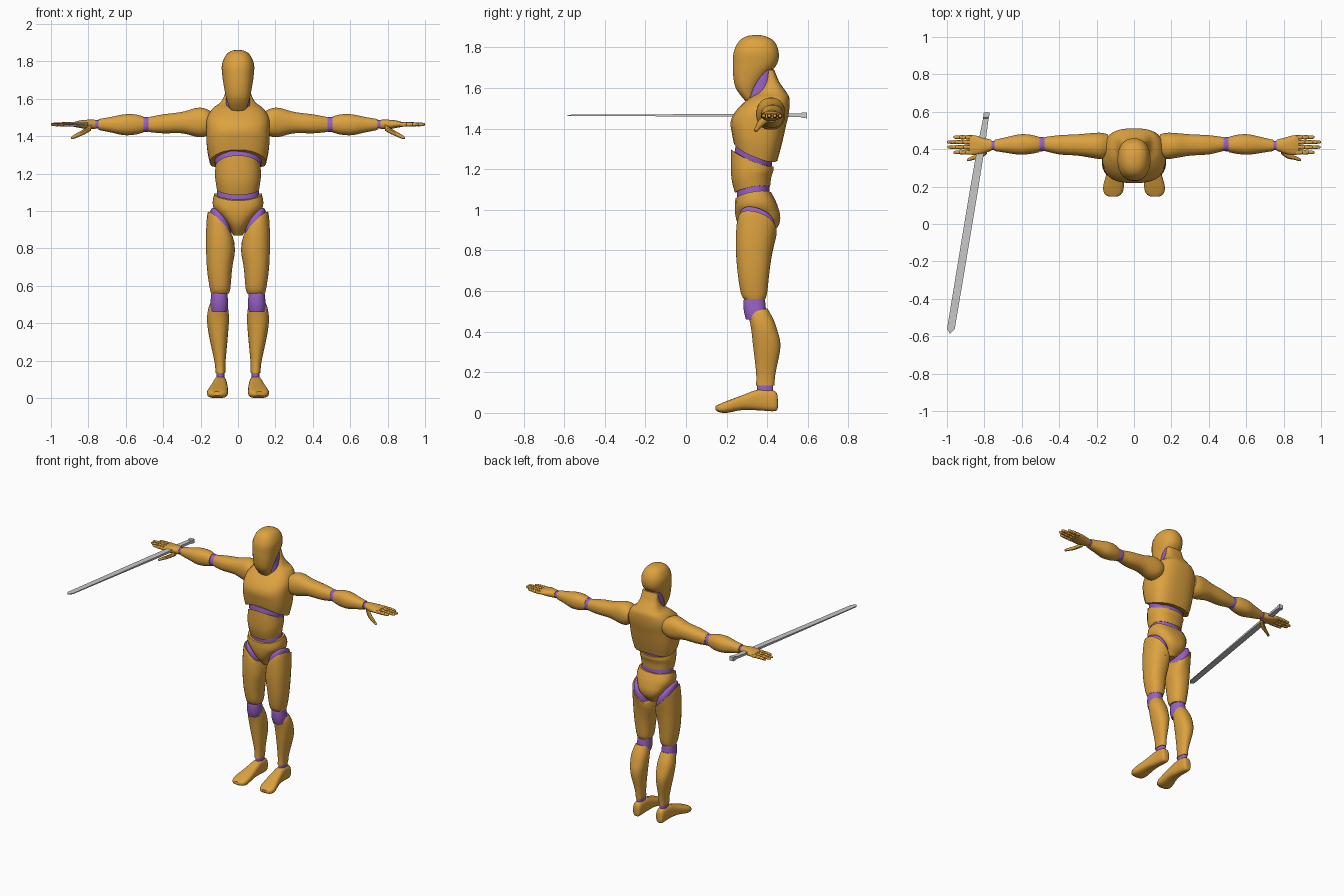
import bpy
import bmesh
from math import cos, sin, pi, radians
from mathutils import Vector

default_cube = bpy.data.objects.get("Cube")
if default_cube:
    bpy.data.objects.remove(default_cube, do_unlink=True)


def make_material(name, red, green, blue):
    material = bpy.data.materials.new(name)
    material.use_nodes = True
    colour = (red, green, blue, 1)
    material.diffuse_color = colour
    material.node_tree.nodes["Principled BSDF"].inputs["Base Color"].default_value = colour
    return material


gold = make_material("golden shell", .72, .36, .05)
purple = make_material("purple joint", .31, .12, .56)
steel = make_material("grey steel", .58, .58, .58)


def clamp(value):
    return max(0, min(1, value))


def smooth_rings(rings, steps):
    """Catmull-Rom interpolation between the given sections."""
    rings = [Vector(ring) for ring in rings]
    result = []
    last = len(rings) - 1
    for i in range(last):
        before, a, b, after = rings[max(i - 1, 0)], rings[i], rings[i + 1], rings[min(i + 2, last)]
        for k in range(steps):
            t = k / steps
            tangent_a, tangent_b = (b - before) / 2, (after - a) / 2
            result.append(a + tangent_a * t + (3 * (b - a) - 2 * tangent_a - tangent_b) * t ** 2
                          + (2 * (a - b) + tangent_a + tangent_b) * t ** 3)
    return result + [rings[-1]]


def loft(name, material, axis, rings, sides=24, power=2.3, steps=4, warp=None, mirror=1):
    """Skin rounded sections, each (position on axis, low, high, low, high)."""
    bm = bmesh.new()
    loops = []
    for position, low_u, high_u, low_v, high_v in smooth_rings(rings, steps):
        loop = []
        for k in range(sides):
            angle = 2 * pi * (k + .5) / sides
            c, s = cos(angle), sin(angle)
            u = (low_u + high_u) / 2 + (high_u - low_u) / 2 * abs(c) ** (2 / power) * (1 if c > 0 else -1)
            v = (low_v + high_v) / 2 + (high_v - low_v) / 2 * abs(s) ** (2 / power) * (1 if s > 0 else -1)
            point = {"x": (position, u, v), "y": (u, position, v), "z": (u, v, position)}[axis]
            x, y, z = warp(*point) if warp else point
            loop.append(bm.verts.new((x * mirror, y, z)))
        loops.append(loop)
    for lower, upper in zip(loops, loops[1:]):
        for k in range(sides):
            j = (k + 1) % sides
            bm.faces.new((lower[k], lower[j], upper[j], upper[k]))
    bm.faces.new(loops[0])
    bm.faces.new(loops[-1])
    bmesh.ops.recalc_face_normals(bm, faces=bm.faces)
    mesh = bpy.data.meshes.new(name)
    bm.to_mesh(mesh)
    bm.free()
    mesh.materials.append(material)
    mesh.shade_smooth()
    mesh.set_sharp_from_angle(angle=radians(40))
    part = bpy.data.objects.new(name, mesh)
    bpy.context.collection.objects.link(part)
    return part


def body(name, material, rings, **options):
    """Symmetric part: sections are (height, half width, front, back)."""
    return loft(name, material, "z", [(z, -w, w, f, b) for z, w, f, b in rings], **options)


# Seams: the rib edge rises to the front, the waist edge dips to the front
def rib_seam(x, y, z, weight):
    return x, y, z + weight * (-.4 * (y - .33) - 1.2 * x * x)


def waist_seam(x, y, z, weight):
    return x, y, z + weight * (.17 * (y - .33) + 1.2 * x * x)


def chest_warp(x, y, z):
    return rib_seam(x, y, z, clamp((1.42 - z) / .13))


def abdomen_warp(x, y, z):
    x, y, upper = rib_seam(x, y, z, clamp((z - 1.18) / .07))
    return waist_seam(x, y, upper, clamp((1.18 - z) / .08))


def pelvis_warp(x, y, z):
    seat = .8 * clamp((y - .36) / .1) * clamp((1 - z) / .1)
    return waist_seam(x * (1 + seat), y, z, clamp((z - 1) / .07))


# Head and neck
body("head", gold, [(1.525, .022, .305, .325), (1.55, .045, .28, .335), (1.6, .062, .245, .355),
                    (1.66, .075, .232, .40), (1.72, .084, .23, .45), (1.78, .087, .235, .457),
                    (1.83, .068, .26, .435), (1.854, .04, .295, .395), (1.861, .012, .33, .365)])
body("neck", purple, [(1.49, .066, .29, .40), (1.6, .064, .31, .43), (1.7, .06, .34, .43)])

# Torso shells with the soft bands between them
body("chest", gold, [(1.29, .15, .235, .45), (1.36, .167, .225, .475), (1.44, .17, .22, .50),
                     (1.5, .165, .255, .51), (1.55, .135, .31, .51), (1.58, .095, .355, .495),
                     (1.63, .069, .385, .46), (1.69, .06, .40, .435)], power=2.7, warp=chest_warp)
body("rib_band", purple, [(1.22, .112, .235, .42), (1.33, .135, .25, .43)],
     warp=lambda x, y, z: rib_seam(x, y, z, 1))
body("abdomen", gold, [(1.1, .113, .24, .415), (1.15, .12, .225, .42), (1.2, .124, .22, .43),
                       (1.255, .12, .222, .432)], warp=abdomen_warp)
body("waist_band", purple, [(1.03, .118, .25, .415), (1.13, .108, .25, .41)],
     warp=lambda x, y, z: waist_seam(x, y, z, 1))
body("pelvis", gold, [(1.07, .128, .243, .42), (1.02, .135, .24, .45), (.97, .095, .243, .465),
                      (.92, .052, .26, .455), (.87, .022, .30, .41)], power=2.5, warp=pelvis_warp)


# The leg opening slants upwards to the outside and to the front
def leg_warp(x, y, z):
    weight = clamp((z - .72) / .2)
    return x, y, z + weight * ((x - .1) - .3 * (y - .34))


for side, s in (("left", 1), ("right", -1)):
    def limb(name, material, axis, rings, **options):
        return loft(side + "_" + name, material, axis, rings, mirror=s, **options)

    # Legs
    limb("hip", purple, "z", [(.86, .035, .155, .265, .435), (.94, .035, .15, .26, .44),
                              (.975, .045, .138, .275, .43), (.99, .07, .11, .31, .39)], warp=leg_warp)
    limb("thigh", gold, "z", [(.56, .048, .145, .285, .39), (.59, .04, .152, .27, .40),
                              (.68, .032, .165, .255, .41), (.8, .018, .172, .245, .425),
                              (.89, .018, .168, .248, .44), (.93, .026, .162, .255, .447)], warp=leg_warp)
    limb("knee", purple, "z", [(.46, .058, .145, .295, .40), (.5, .052, .148, .285, .395),
                               (.55, .056, .144, .283, .39), (.59, .06, .14, .295, .38)])
    limb("shin", gold, "z", [(.135, .068, .12, .345, .435), (.2, .066, .127, .345, .442),
                             (.33, .054, .155, .33, .466), (.42, .048, .166, .32, .445),
                             (.48, .053, .158, .31, .415), (.505, .06, .148, .312, .40)],
         warp=lambda x, y, z: (x, y, z + .25 * (y - .36) * clamp((z - .4) / .1)))
    limb("ankle", purple, "z", [(.09, .072, .116, .35, .43), (.15, .072, .116, .35, .43)])
    limb("foot", gold, "y", [(.452, .08, .11, .025, .07), (.438, .065, .123, .008, .108),
                             (.36, .06, .13, .012, .116), (.28, .055, .145, .014, .088),
                             (.2, .054, .165, 0, .058), (.162, .065, .158, .004, .042),
                             (.146, .09, .135, .014, .034)], power=2.8)

    # Arms
    limb("upper_arm", gold, "x", [(.14, .36, .48, 1.42, 1.53), (.175, .347, .488, 1.398, 1.548),
                                  (.22, .352, .487, 1.396, 1.552), (.3, .365, .48, 1.415, 1.53),
                                  (.4, .372, .475, 1.415, 1.517), (.478, .39, .465, 1.422, 1.502)])
    limb("elbow", purple, "x", [(.46, .395, .46, 1.428, 1.497), (.495, .388, .465, 1.422, 1.503),
                                (.53, .395, .46, 1.428, 1.497)])
    limb("forearm", gold, "x", [(.505, .384, .465, 1.42, 1.505), (.55, .375, .477, 1.408, 1.517),
                                (.61, .37, .48, 1.405, 1.517), (.68, .38, .465, 1.42, 1.503),
                                (.745, .39, .45, 1.433, 1.492)])
    limb("wrist", purple, "x", [(.73, .396, .445, 1.44, 1.486), (.78, .396, .445, 1.44, 1.486)])

    # Hand: palm, thumb and four jointed fingers
    limb("palm", gold, "x", [(.762, .392, .45, 1.438, 1.488), (.81, .375, .463, 1.438, 1.488),
                             (.85, .368, .474, 1.445, 1.483), (.88, .372, .475, 1.45, 1.475)])
    limb("thumb", gold, "x", [(.785, .375, .41, 1.43, 1.465), (.82, .35, .385, 1.41, 1.44),
                              (.86, .342, .365, 1.393, 1.417), (.885, .335, .353, 1.384, 1.402),
                              (.894, .34, .345, 1.388, 1.394)], sides=10)
    fingers = (("index", .383, .965), ("middle", .411, .997), ("ring", .438, 1), ("little", .464, .965))
    for finger, y, tip in fingers:
        rings = []
        for t, radius in ((0, .012), (.3, .0125), (.36, .0095), (.42, .012), (.64, .011),
                          (.68, .0085), (.73, .0105), (.95, .008), (1, .003)):
            x = .865 + (tip - .865) * t
            rings.append((x, y - radius, y + radius, 1.463 - radius, 1.463 + radius))
        limb(finger + "_finger", gold, "x", rings, sides=10, steps=2)

# Sword lying across the right hand
sword = []
for y, width, thickness in ((-.585, .002, .002), (-.56, .021, .003), (-.1, .022, .005), (.2, .022, .007),
                            (.43, .02, .009), (.565, .015, .009), (.57, .016, .014), (.595, .016, .015)):
    x = -.983 + .166 * (y + .585)
    sword.append((y, x - width, x + width, 1.466 - thickness, 1.466 + thickness))
loft("sword", steel, "y", sword, sides=4, power=40, steps=1)
